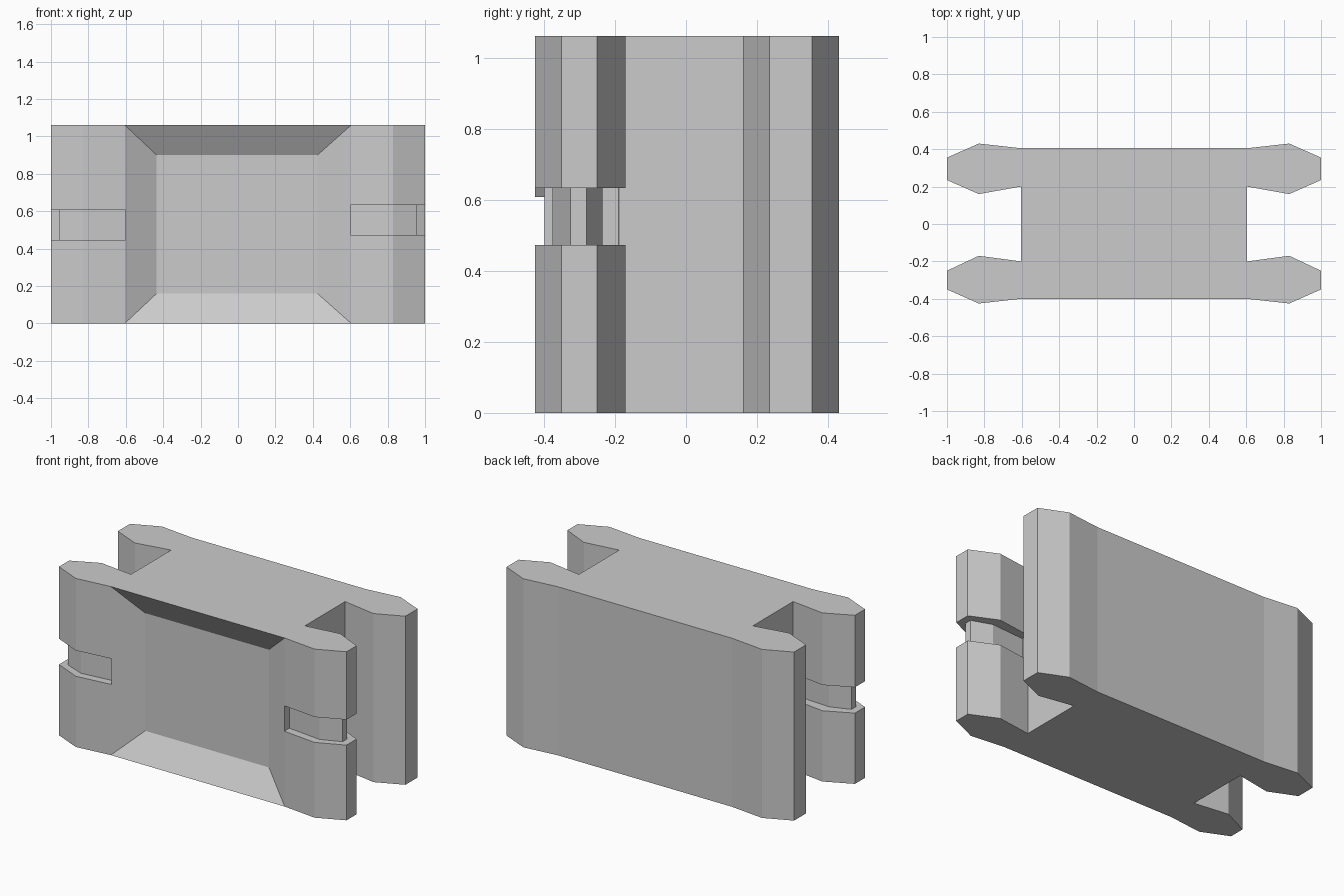
import bpy, bmesh

if "Cube" in bpy.data.objects:
    bpy.data.objects.remove(bpy.data.objects["Cube"])

HEIGHT = 1.06


def prism(name, outline, z0, z1):
    """Extrude an xy outline from z0 to z1."""
    bm = bmesh.new()
    face = bm.faces.new([bm.verts.new((x, y, z0)) for x, y in outline])
    ext = bmesh.ops.extrude_face_region(bm, geom=[face], use_keep_orig=True)
    for v in ext["geom"]:
        if isinstance(v, bmesh.types.BMVert):
            v.co.z = z1
    bmesh.ops.recalc_face_normals(bm, faces=bm.faces)
    mesh = bpy.data.meshes.new(name)
    bm.to_mesh(mesh)
    bm.free()
    obj = bpy.data.objects.new(name, mesh)
    bpy.context.collection.objects.link(obj)
    return obj


# H-shaped block with four tapered wings
front_wing = [(0.605, -0.4), (0.83, -0.425), (1, -0.35),
              (1, -0.25), (0.83, -0.17), (0.605, -0.2)]
back_wing = [(0.605, 0.2), (0.83, 0.16), (1, 0.235),
             (1, 0.355), (0.83, 0.43), (0.605, 0.405)]
right = front_wing + back_wing
block = prism("barrier_block", right + [(-x, y) for x, y in reversed(right)], 0, HEIGHT)

# Bevelled recess in the front panel
bm = bmesh.new()
bm.from_mesh(block.data)
panel = min((f for f in bm.faces if abs(f.normal.y) > 0.999),
            key=lambda f: f.calc_center_median().y)
bmesh.ops.inset_individual(bm, faces=[panel], thickness=0.1)
for v in panel.verts:
    v.co.x = 0.425 if v.co.x > 0 else -0.435
    v.co.y = -0.3
    v.co.z = 0.9 if v.co.z > HEIGHT / 2 else 0.16
bm.to_mesh(block.data)
bm.free()

# Grooves wrapped around the two front wings
groove = [(0.602, -0.35), (0.83, -0.375), (0.955, -0.325), (0.955, -0.28),
          (0.83, -0.235), (0.602, -0.25), (0.602, -0.19), (0.83, -0.1),
          (1.1, -0.1), (1.1, -0.5), (0.602, -0.5)]
bpy.context.view_layer.objects.active = block
for side, z0, z1 in ((1, 0.473, 0.633), (-1, 0.445, 0.607)):
    cutter = prism("groove_cutter", [(side * x, y) for x, y in groove], z0, z1)
    cutter.hide_render = True
    mod = block.modifiers.new("groove", "BOOLEAN")
    mod.operation = "DIFFERENCE"
    mod.solver = "EXACT"
    mod.object = cutter
    bpy.ops.object.modifier_apply(modifier=mod.name)
    bpy.data.objects.remove(cutter)
